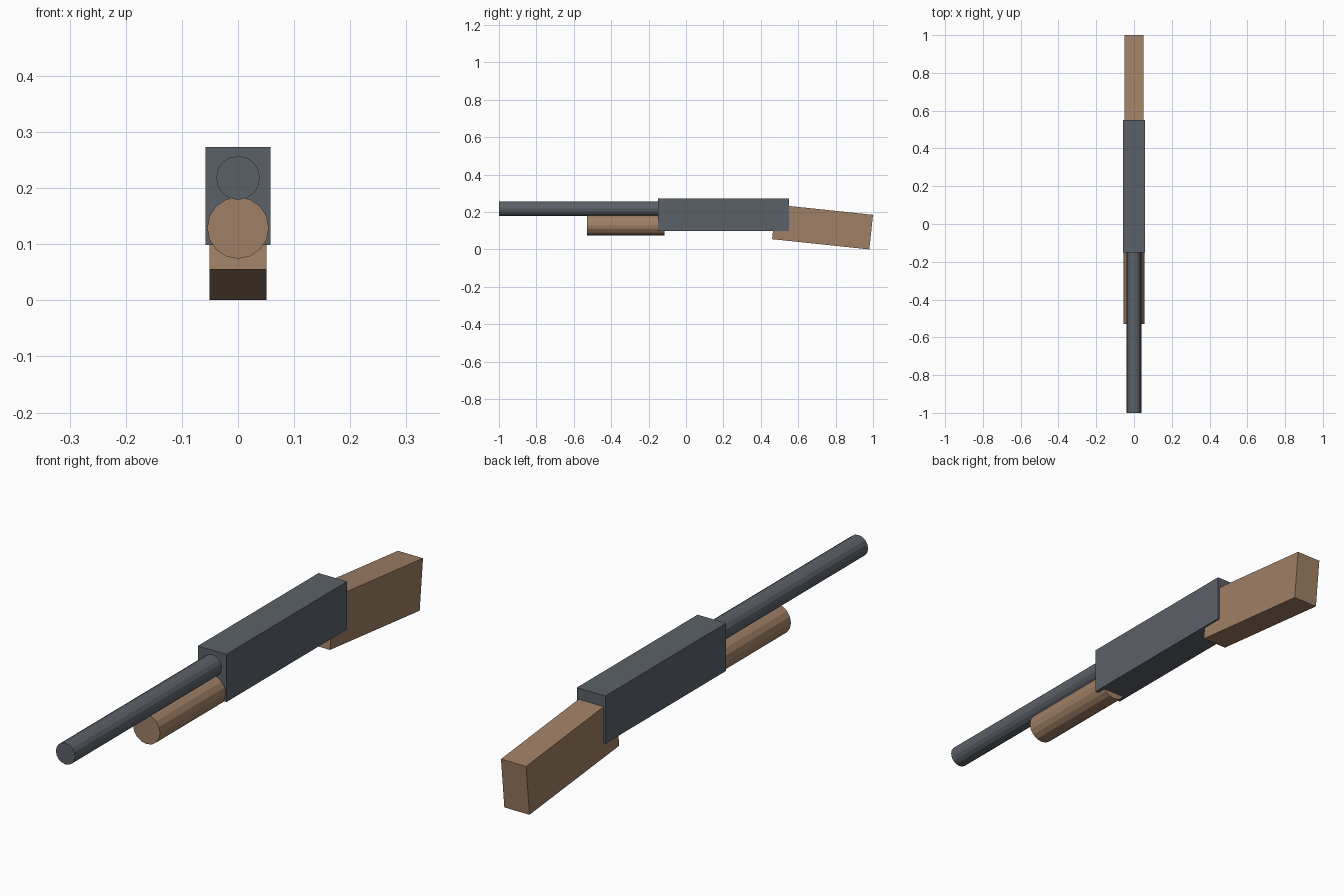
import bpy
import math

cube = bpy.data.objects.get("Cube")
if cube:
    bpy.data.objects.remove(cube, do_unlink=True)


def make_material(name, color):
    mat = bpy.data.materials.new(name)
    mat.use_nodes = True
    mat.diffuse_color = color
    mat.node_tree.nodes["Principled BSDF"].inputs["Base Color"].default_value = color
    return mat


steel = make_material("dark steel", (0.105, 0.12, 0.14, 1))
wood = make_material("brown wood", (0.35, 0.215, 0.132, 1))


def finish(name, mat):
    obj = bpy.context.object
    obj.name = obj.data.name = name
    obj.data.materials.append(mat)
    return obj


def box(name, mat, center, size, tilt=0):
    bpy.ops.mesh.primitive_cube_add(size=1, location=center)
    obj = finish(name, mat)
    obj.scale = size
    obj.rotation_euler.x = math.radians(tilt)
    return obj


def rod(name, mat, radius, y_front, y_back, z, sides=16):
    """Faceted cylinder lying along y."""
    bpy.ops.mesh.primitive_cylinder_add(
        vertices=sides, radius=radius, depth=y_back - y_front,
        location=(0, (y_front + y_back) / 2, z),
        rotation=(math.pi / 2, 0, 0))
    return finish(name, mat)


# Metal parts
box("receiver", steel, (0, 0.2, 0.186), (0.116, 0.7, 0.175))
rod("barrel", steel, 0.039, -1, -0.1, 0.218)

# Wooden parts
rod("fore_end", wood, 0.055, -0.53, -0.115, 0.129)
box("stock", wood, (0, 0.73, 0.12), (0.102, 0.523, 0.186), tilt=-6)
